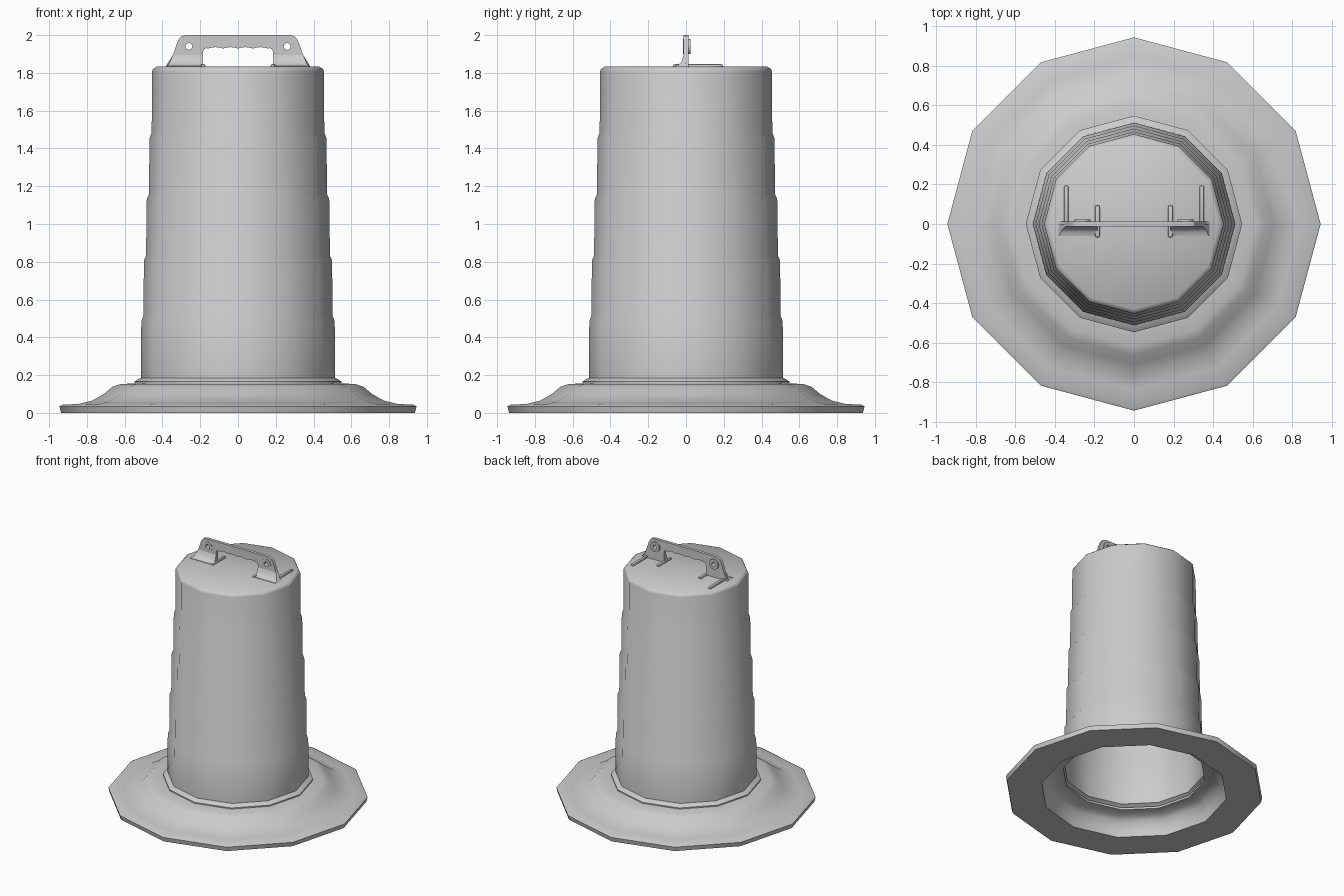
import bpy, bmesh, math
from mathutils import Vector

if "Cube" in bpy.data.objects:
    bpy.data.objects.remove(bpy.data.objects["Cube"], do_unlink=True)

grey = bpy.data.materials.new("plain_grey")
grey.use_nodes = True
grey.diffuse_color = (0.6, 0.6, 0.6, 1)
grey.node_tree.nodes["Principled BSDF"].inputs["Base Color"].default_value = (0.6, 0.6, 0.6, 1)


def finish(obj, angle=40):
    obj.data.materials.clear()
    obj.data.materials.append(grey)
    bpy.ops.object.select_all(action="DESELECT")
    obj.select_set(True)
    bpy.context.view_layer.objects.active = obj
    bpy.ops.object.shade_smooth_by_angle(angle=math.radians(angle))
    return obj


def from_bmesh(name, bm, angle=40):
    bmesh.ops.recalc_face_normals(bm, faces=bm.faces)
    mesh = bpy.data.meshes.new(name)
    bm.to_mesh(mesh)
    bm.free()
    obj = bpy.data.objects.new(name, mesh)
    bpy.context.collection.objects.link(obj)
    return finish(obj, angle)


def lathe(name, profile, sides=12, closed=False, cap_top=False, angle=40):
    """Turn a (radius, height) profile around z."""
    bm = bmesh.new()
    rings = [[bm.verts.new((r * math.cos(math.tau * i / sides),
                            r * math.sin(math.tau * i / sides), z))
              for i in range(sides)] for r, z in profile]
    pairs = list(zip(rings, rings[1:]))
    if closed:
        pairs.append((rings[-1], rings[0]))
    for a, b in pairs:
        for i in range(sides):
            j = (i + 1) % sides
            bm.faces.new((a[i], a[j], b[j], b[i]))
    if cap_top:
        bm.faces.new(rings[-1])
    return from_bmesh(name, bm, angle)


# Heavy base ring, hollow underneath around the drum
lathe("base_ring", [(0.937, 0), (0.945, 0.035), (0.93, 0.043), (0.84, 0.048),
                    (0.77, 0.066), (0.71, 0.1), (0.665, 0.138), (0.62, 0.153),
                    (0.52, 0.157), (0.52, 0.14), (0.6, 0.135), (0.64, 0.11),
                    (0.67, 0.05), (0.68, 0)], closed=True)

# Stepped drum: flange, five bands and a chamfered lid
drum = [(0.52, 0.15), (0.548, 0.155), (0.548, 0.165), (0.53, 0.178), (0.514, 0.185)]
bands = [(0.512, 0.505), (0.498, 0.825), (0.483, 1.15), (0.468, 1.475)]
for r, z in bands:
    drum += [(r, z - 0.018), (r - 0.011, z + 0.006)]
drum += [(0.455, 1.808), (0.45, 1.82), (0.432, 1.833)]
lathe("drum", drum, cap_top=True)

# Handle outline: right half of the outer edge, mirrored, then the grip opening
TOP = 1.83
outer = [(0.385, TOP), (0.365, 1.848), (0.352, 1.875), (0.33, 1.935),
         (0.318, 1.97), (0.304, 1.99), (0.28, 2.0)]
outline = outer + [(-x, z) for x, z in reversed(outer)]
side = [(0.185, TOP), (0.185, 1.912), (0.18, 1.925), (0.168, 1.932)]
grip = [(0.16 - 0.01 * i, 1.929 + 0.007 * abs(math.sin(math.pi * i / 8)))
        for i in range(33)]
outline += [(-x, z) for x, z in side] + grip[::-1] + side[::-1]


def circle(cx, cz, r, n=16):
    return [(cx + r * math.cos(math.tau * i / n), cz + r * math.sin(math.tau * i / n))
            for i in range(n)]


curve = bpy.data.curves.new("handle_outline", "CURVE")
curve.dimensions = "2D"
curve.fill_mode = "BOTH"
curve.extrude = 0.012
for points in (outline, circle(0.26, 1.94, 0.018), circle(-0.26, 1.94, 0.018)):
    spline = curve.splines.new("POLY")
    spline.points.add(len(points) - 1)
    for p, (x, z) in zip(spline.points, points):
        p.co = (x, z, 0, 1)
    spline.use_cyclic_u = True
handle = bpy.data.objects.new("handle", curve)
handle.rotation_euler.x = math.pi / 2
bpy.context.collection.objects.link(handle)
bpy.ops.object.select_all(action="DESELECT")
handle.select_set(True)
bpy.context.view_layer.objects.active = handle
bpy.ops.object.convert(target="MESH")
finish(bpy.context.view_layer.objects.active, 30)

# Sweeping foot: (y, z, outer x) section on the front of each handle leg
foot = [(0, TOP, 0.385), (-0.062, TOP, 0.385), (-0.062, 1.836, 0.378),
        (-0.04, 1.842, 0.37), (-0.024, 1.858, 0.36), (-0.012, 1.895, 0.345),
        (0, 1.895, 0.345)]

for label, s in (("left", 1), ("right", -1)):
    bm = bmesh.new()
    inner = [bm.verts.new((s * 0.185, y, z)) for y, z, x in foot]
    outer_edge = [bm.verts.new((s * x, y, z)) for y, z, x in foot]
    bm.faces.new(inner)
    bm.faces.new(outer_edge)
    for i in range(len(foot)):
        j = (i + 1) % len(foot)
        bm.faces.new((inner[i], inner[j], outer_edge[j], outer_edge[i]))
    from_bmesh(label + "_foot", bm)

    # Ring boss behind the bolt hole, and a thin rim in front
    for part, y0, y1 in (("boss", 0.01, 0.024), ("rim", -0.015, -0.01)):
        ring = lathe(label + "_" + part, [(0.018, y0), (0.04, y0), (0.04, y1), (0.018, y1)],
                     sides=16, closed=True)
        ring.rotation_euler.x = -math.pi / 2
        ring.location = (s * 0.26, 0, 1.94)

    # Low ribs lying on the lid
    for part, x, y0, y1 in (("outer_rib", 0.343, 0, 0.195),
                            ("inner_rib", 0.185, -0.068, 0.095)):
        bm = bmesh.new()
        bmesh.ops.create_cube(bm, size=1)
        bmesh.ops.scale(bm, vec=(0.024, y1 - y0, 0.026), verts=bm.verts)
        bmesh.ops.translate(bm, vec=Vector((s * x, (y0 + y1) / 2, TOP + 0.004)),
                            verts=bm.verts)
        bmesh.ops.bevel(bm, geom=bm.edges[:], offset=0.009, segments=2,
                        profile=0.5, affect="EDGES")
        from_bmesh(label + "_" + part, bm)
